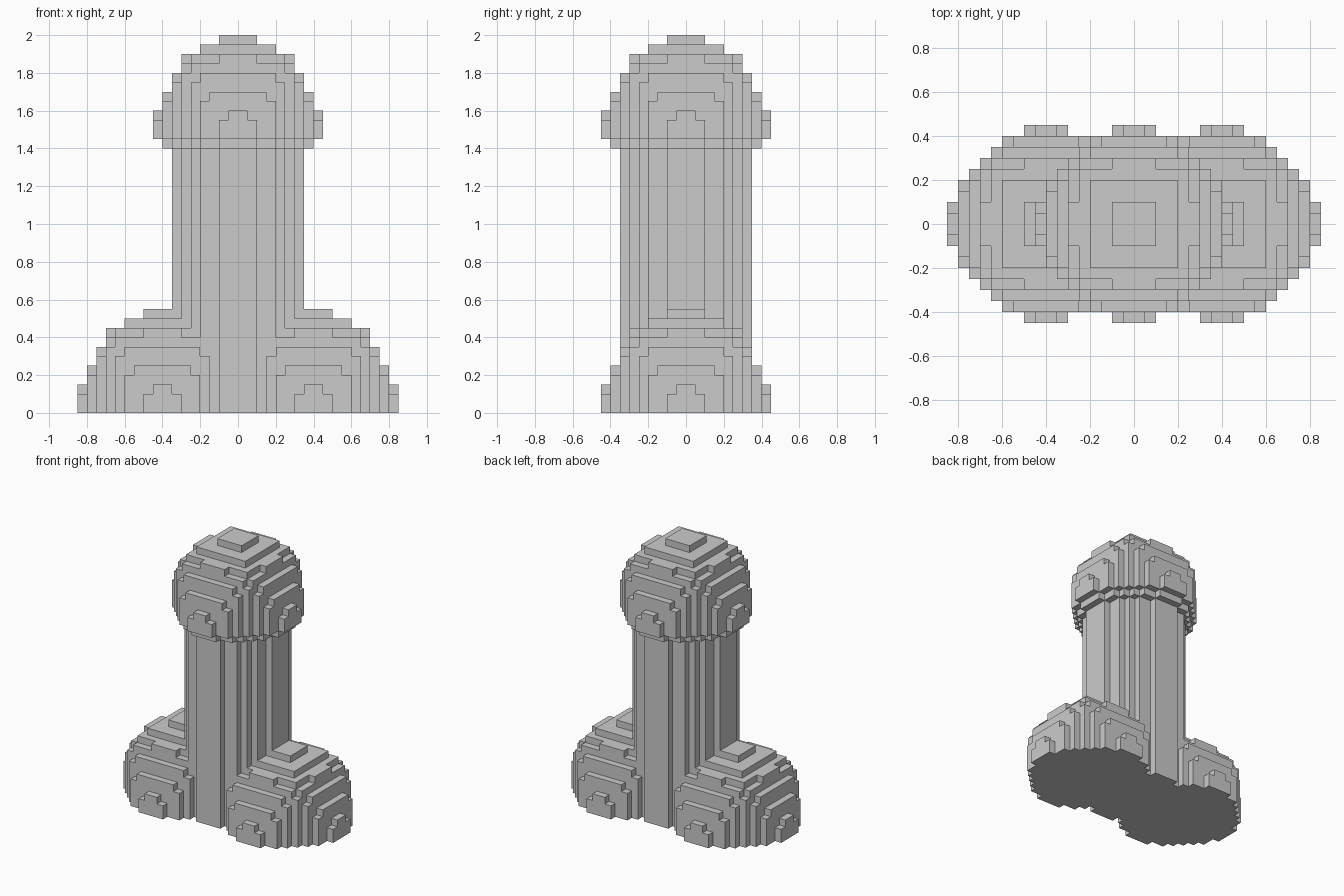
import bpy, bmesh
from mathutils import Vector

if "Cube" in bpy.data.objects:
    bpy.data.objects.remove(bpy.data.objects["Cube"])

U = 0.05  # block size

# Half-widths (in blocks) of each row out from the centre, one list per layer
DOME = [
    [9, 9, 8, 8, 7, 6, 5, 4, 2],
    [9, 9, 8, 8, 7, 6, 5, 4, 2],
    [9, 8, 8, 8, 7, 6, 5, 4, 1],
    [8, 8, 8, 8, 7, 6, 5, 4],
    [8, 8, 8, 7, 7, 6, 5, 3],
    [7, 7, 7, 7, 7, 6, 5],
    [7, 7, 7, 7, 6, 6, 4],
    [6, 6, 6, 6, 6, 5],
    [6, 6, 5, 5, 5, 2],
    [4, 4, 4, 4],
    [2, 2],
]
RIM = [8, 8, 7, 7, 6, 5, 4, 2]
SHAFT = [7, 7, 6, 6, 5, 4, 2]


def blocks(layers, cx, z0):
    """Set of block coordinates for a stack of four-way symmetric layers."""
    cells = set()
    for k, rows in enumerate(layers):
        for j, half in enumerate(rows):
            for i in range(-half, half):
                cells.add((cx + i, j, z0 + k))
                cells.add((cx + i, -1 - j, z0 + k))
    return cells


def build(name, cells, solid):
    """Mesh the outer faces of a part, leaving out faces buried in the solid."""
    bm = bmesh.new()
    verts = {}

    def vert(p):
        if p not in verts:
            verts[p] = bm.verts.new(Vector(p) * U)
        return verts[p]

    for c in sorted(cells):
        for axis in range(3):
            for side in (0, 1):
                n = list(c)
                n[axis] += 2 * side - 1
                if tuple(n) in solid:
                    continue
                a, b = (axis + 1) % 3, (axis + 2) % 3
                loop = []
                for da, db in ((0, 0), (1, 0), (1, 1), (0, 1)):
                    p = list(c)
                    p[axis] += side
                    p[a] += da
                    p[b] += db
                    loop.append(vert(tuple(p)))
                bm.faces.new(loop if side else loop[::-1])
    # Merge coplanar block faces
    bmesh.ops.dissolve_limit(bm, angle_limit=0.01, verts=bm.verts[:], edges=bm.edges[:])
    mesh = bpy.data.meshes.new(name)
    bm.to_mesh(mesh)
    bm.free()
    bpy.context.collection.objects.link(bpy.data.objects.new(name, mesh))


# Parts: column, cap with a lower rim, and two mirrored half-domes at the base
parts = {
    "column": blocks([SHAFT] * 28, 0, 0),
    "cap": blocks([RIM] + DOME, 0, 28),
    "left_base_dome": blocks(DOME, -8, 0),
    "right_base_dome": blocks(DOME, 8, 0),
}
solid = set().union(*parts.values())
taken = set()
for name, cells in parts.items():
    build(name, cells - taken, solid)
    taken |= cells
